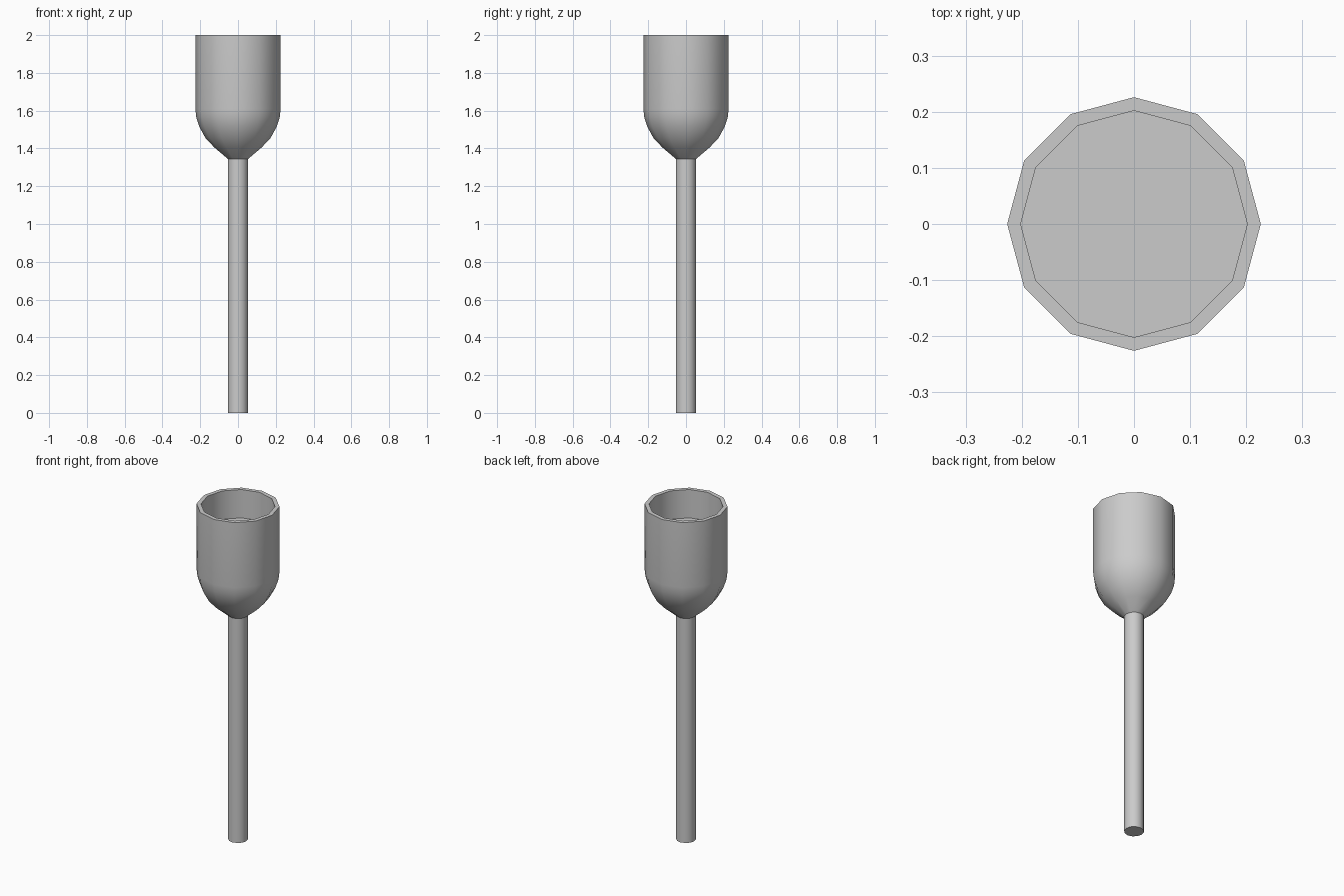
import bpy, bmesh
from math import cos, sin, tau, radians

if "Cube" in bpy.data.objects:
    bpy.data.objects.remove(bpy.data.objects["Cube"])

SIDES = 12


def lathe(name, profile, cap_start=False, cap_end=False):
    """Revolve (radius, height) points into a twelve-sided solid."""
    bm = bmesh.new()
    rings = [[bm.verts.new((r * cos(tau * i / SIDES), r * sin(tau * i / SIDES), z))
              for i in range(SIDES)] for r, z in profile]
    for a, b in zip(rings, rings[1:]):
        for i in range(SIDES):
            j = (i + 1) % SIDES
            bm.faces.new((a[i], a[j], b[j], b[i]))
    if cap_start:
        bm.faces.new(rings[0][::-1])
    if cap_end:
        bm.faces.new(rings[-1])
    mesh = bpy.data.meshes.new(name)
    bm.to_mesh(mesh)
    bm.free()
    obj = bpy.data.objects.new(name, mesh)
    bpy.context.collection.objects.link(obj)
    bpy.ops.object.select_all(action='DESELECT')
    obj.select_set(True)
    bpy.context.view_layer.objects.active = obj
    bpy.ops.object.shade_smooth_by_angle(angle=radians(35))
    return obj


# Straight solid stem
lathe("stem", [(0.054, 0), (0.054, 1.345)], cap_start=True, cap_end=True)

# Cup: rounded underside, straight wall, thick rim and a flat floor inside
lathe("cup", [(0.054, 1.345), (0.125, 1.405), (0.172, 1.455), (0.205, 1.515),
              (0.221, 1.565), (0.226, 1.61), (0.226, 2.0),
              (0.202, 2.0), (0.202, 1.83)], cap_start=True, cap_end=True)
